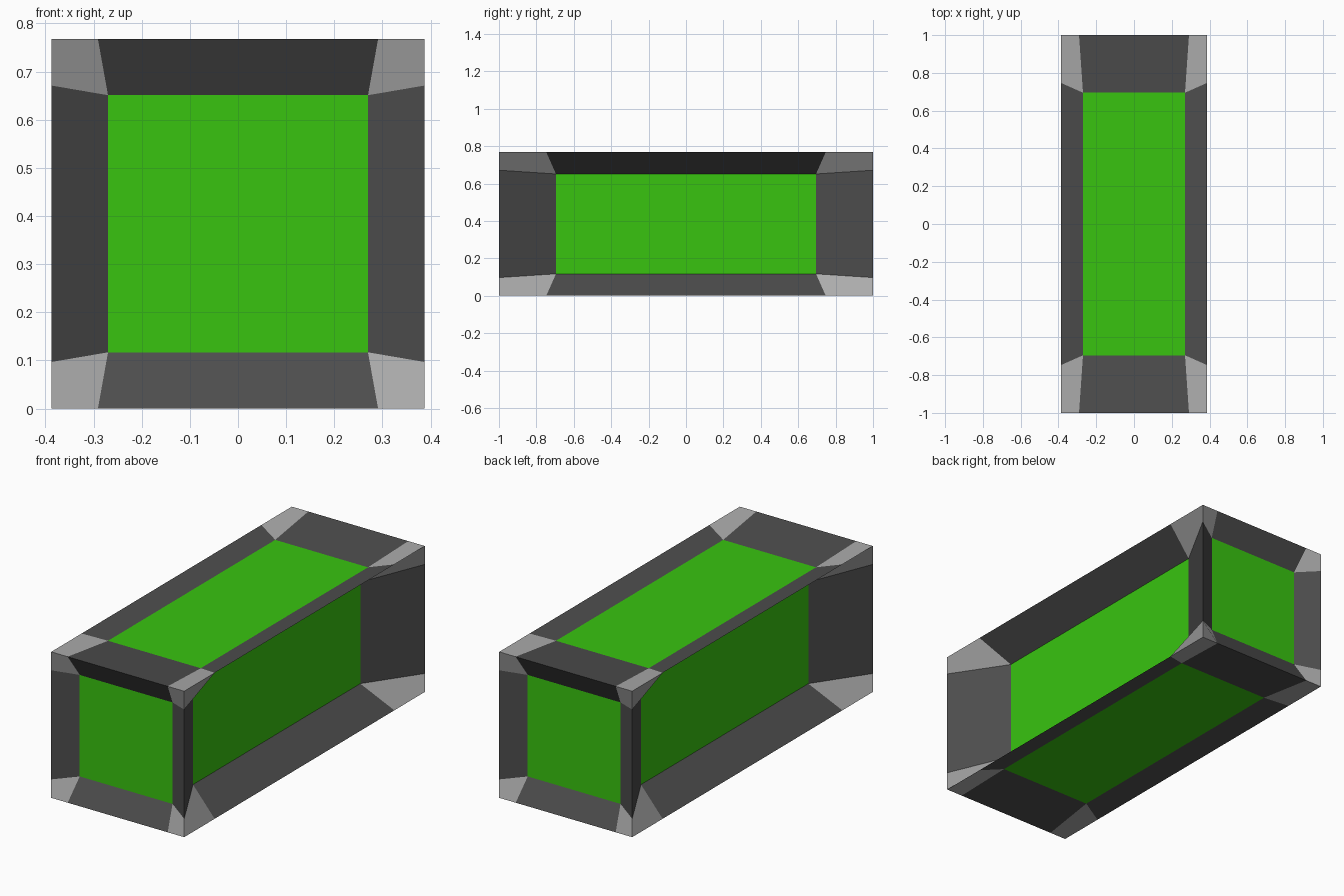
import bpy
import bmesh
from mathutils import Vector

cube = bpy.data.objects.get("Cube")
if cube:
    bpy.data.objects.remove(cube)


def make_material(name, colour):
    mat = bpy.data.materials.new(name)
    mat.use_nodes = True
    mat.diffuse_color = (*colour, 1)
    mat.node_tree.nodes["Principled BSDF"].inputs["Base Color"].default_value = (*colour, 1)
    return mat


HALF = Vector((0.387, 1.0, 0.384))       # half size of the box
SPLIT = Vector((0.291, 0.747, 0.287))    # where corner caps end along each edge
PANEL = Vector((0.27, 0.695, 0.267))     # half size of the sunken panels
DEPTH = Vector((0.162, 0.07, 0.027))     # how far each panel is sunk

DARK, LIGHT, GREEN = range(3)
bm = bmesh.new()


def add_side(axis, sign):
    """One side: a sunken panel, four sloping frame strips and four corner caps."""
    u, v = (axis + 1) % 3, (axis + 2) % 3

    def point(i, j):
        inner = i in (1, 2) and j in (1, 2)
        co = Vector()
        co[axis] = sign * (HALF[axis] - (DEPTH[axis] if inner else 0))
        for k, step in ((u, i), (v, j)):
            near = PANEL if inner else SPLIT
            size = near[k] if step in (1, 2) else HALF[k]
            co[k] = size if step > 1 else -size
        return bm.verts.new(co)

    grid = [[point(i, j) for j in range(4)] for i in range(4)]
    for i in range(3):
        for j in range(3):
            loop = [grid[i][j], grid[i + 1][j], grid[i + 1][j + 1], grid[i][j + 1]]
            face = bm.faces.new(loop if sign > 0 else loop[::-1])
            middles = (i == 1) + (j == 1)
            face.material_index = (LIGHT, DARK, GREEN)[middles]


for axis in range(3):
    for sign in (-1, 1):
        add_side(axis, sign)

# Join the six sides into one closed shell
bmesh.ops.remove_doubles(bm, verts=bm.verts, dist=0.0001)
bmesh.ops.translate(bm, verts=bm.verts, vec=(0, 0, HALF.z))

mesh = bpy.data.meshes.new("panelled_crate")
bm.to_mesh(mesh)
bm.free()
mesh.materials.append(make_material("dark grey frame", (0.075, 0.075, 0.075)))
mesh.materials.append(make_material("light grey corners", (0.41, 0.41, 0.41)))
mesh.materials.append(make_material("green panels", (0.0395, 0.552, 0.005)))
crate = bpy.data.objects.new("panelled_crate", mesh)
bpy.context.collection.objects.link(crate)
